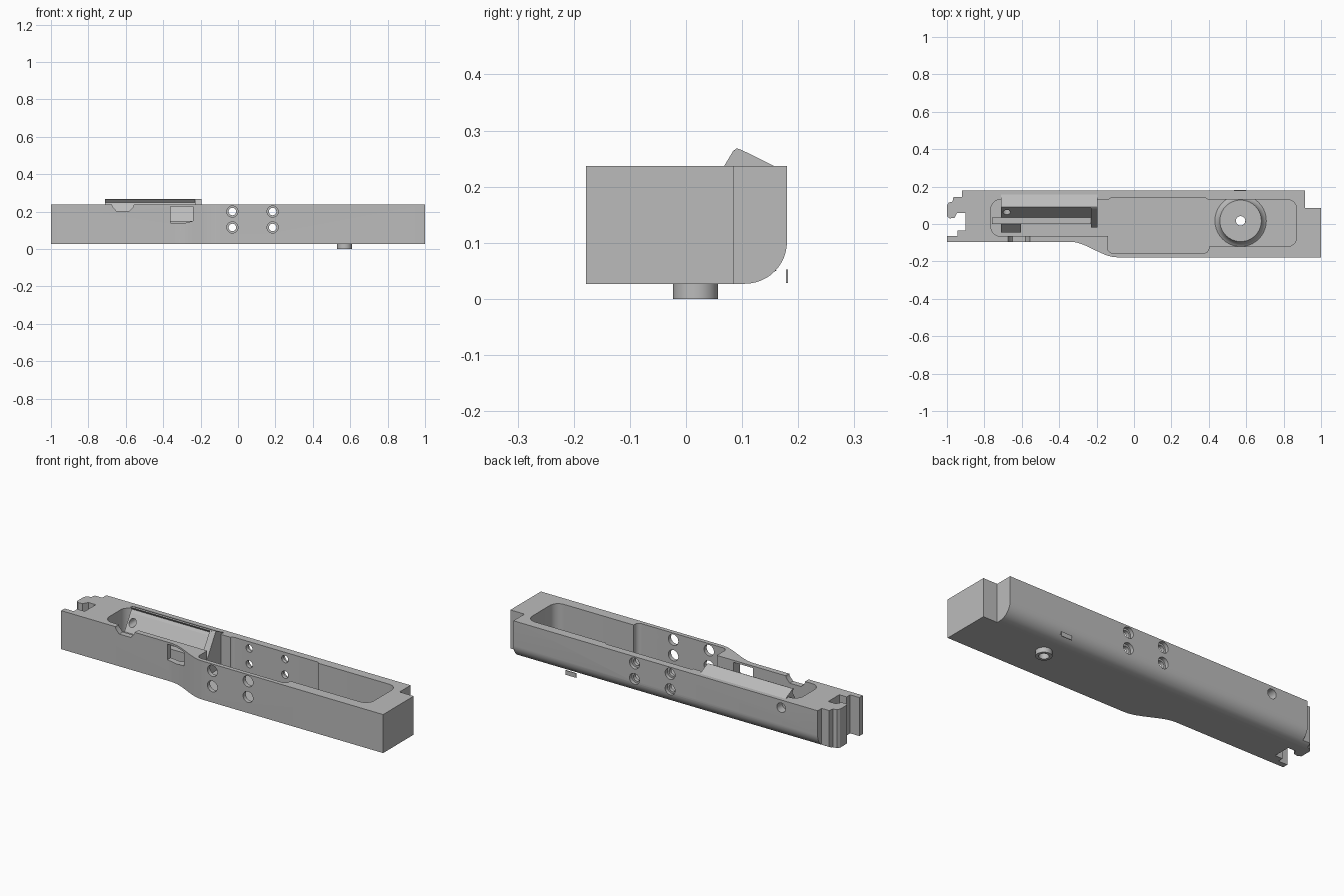
import bpy, bmesh
from math import sin, cos, pi
from mathutils import Vector

if "Cube" in bpy.data.objects:
    bpy.data.objects.remove(bpy.data.objects["Cube"], do_unlink=True)

grey = bpy.data.materials.new("machined_grey")
grey.use_nodes = True
GREY = (0.5, 0.5, 0.5, 1)
grey.diffuse_color = GREY
grey.node_tree.nodes["Principled BSDF"].inputs["Base Color"].default_value = GREY

BOTTOM, TOP, FLOOR, BACK = 0.027, 0.237, 0.055, 0.18


def prism(name, pts, lo, hi, axis="z"):
    """Extrude a closed 2D outline along one axis."""
    place = {"x": lambda a, b, c: (c, a, b),
             "y": lambda a, b, c: (a, c, b),
             "z": lambda a, b, c: (a, b, c)}[axis]
    bm = bmesh.new()
    face = bm.faces.new([bm.verts.new(place(a, b, lo)) for a, b in pts])
    ext = bmesh.ops.extrude_face_region(bm, geom=[face])["geom"]
    shift = Vector(place(0, 0, hi - lo))
    bmesh.ops.translate(bm, vec=shift, verts=[v for v in ext if isinstance(v, bmesh.types.BMVert)])
    bmesh.ops.recalc_face_normals(bm, faces=bm.faces)
    mesh = bpy.data.meshes.new(name)
    bm.to_mesh(mesh)
    bm.free()
    mesh.materials.append(grey)
    ob = bpy.data.objects.new(name, mesh)
    bpy.context.collection.objects.link(ob)
    return ob


def arc(cx, cy, r, start, end, n=8):
    return [(cx + r * cos(start + (end - start) * i / n),
             cy + r * sin(start + (end - start) * i / n)) for i in range(n + 1)]


def round_rect(x0, x1, y0, y1, r):
    return (arc(x1 - r, y1 - r, r, 0, pi / 2) + arc(x0 + r, y1 - r, r, pi / 2, pi)
            + arc(x0 + r, y0 + r, r, pi, 1.5 * pi) + arc(x1 - r, y0 + r, r, 1.5 * pi, 2 * pi))


def circle(x, y, r):
    return arc(x, y, r, 0, 2 * pi, 32)[:-1]


def activate(ob):
    bpy.ops.object.select_all(action="DESELECT")
    ob.select_set(True)
    bpy.context.view_layer.objects.active = ob


def combine(ob, tool, operation="DIFFERENCE"):
    """Apply a boolean and discard the tool."""
    activate(ob)
    mod = ob.modifiers.new("cut", "BOOLEAN")
    mod.operation, mod.solver, mod.object = operation, "EXACT", tool
    bpy.ops.object.modifier_apply(modifier=mod.name)
    bpy.data.objects.remove(tool, do_unlink=True)


def smooth(ob):
    activate(ob)
    bpy.ops.object.shade_smooth_by_angle(angle=pi / 6)


def lathe(name, x, y, profile, n=40):
    """Spin a closed radius/height profile about a vertical axis."""
    bm = bmesh.new()
    rings = [[bm.verts.new((x + r * cos(2 * pi * i / n), y + r * sin(2 * pi * i / n), z))
              for i in range(n)] for r, z in profile]
    for a, b in zip(rings, rings[1:] + rings[:1]):
        for i in range(n):
            j = (i + 1) % n
            bm.faces.new((a[i], a[j], b[j], b[i]))
    bmesh.ops.recalc_face_normals(bm, faces=bm.faces)
    mesh = bpy.data.meshes.new(name)
    bm.to_mesh(mesh)
    bm.free()
    mesh.materials.append(grey)
    ob = bpy.data.objects.new(name, mesh)
    bpy.context.collection.objects.link(ob)
    smooth(ob)


# Body outline: stepped ends, T-slot on the right end, S-curve along the front
s_curve = []
for i in range(13):
    t = i / 12
    s_curve.append((-0.34 + 0.25 * t, -0.095 - 0.083 * t * t * (3 - 2 * t)))
outline = [(-1, -0.095)] + s_curve + [
    (1, -0.178), (1, 0.085), (0.915, 0.085), (0.915, BACK), (-0.92, BACK), (-0.92, 0.145),
    (-0.965, 0.145), (-0.97, 0.12), (-0.99, 0.115), (-1, 0.1), (-1, 0.04),
    (-0.985, 0.03), (-0.96, 0.033), (-0.945, 0.06), (-0.9, 0.06), (-0.9, -0.035),
    (-0.945, -0.035), (-0.945, -0.065), (-1, -0.065)]
body = prism("body", outline, BOTTOM, TOP)

# Rounded lower back edge
R = 0.075
section = [(-0.3, 0), (-0.3, 0.4), (BACK, 0.4)] + arc(BACK - R, BOTTOM + R, R, 0, -pi / 2, 12)
section += [(BACK - R, 0)]
section = [(y, max(z, BOTTOM)) for y, z in section[:-1]]
section[0] = (-0.3, BOTTOM)
combine(body, prism("edge_tool", section, -1.2, 1.2, "x"), "INTERSECT")

# Long pocket in three widths
for x0, x1, y0, y1, r in ((-0.765, -0.05, -0.065, 0.13, 0.05),
                          (-0.14, 0.4, -0.155, 0.14, 0.025),
                          (0.3, 0.87, -0.12, 0.13, 0.05)):
    combine(body, prism("pocket_tool", round_rect(x0, x1, y0, y1, r), FLOOR, 0.4))

# Cross holes, counterbored on the back
for x in (-0.03, 0.185):
    for z in (0.115, 0.2):
        combine(body, prism("hole_tool", circle(x, z, 0.03), -0.3, -0.1, "y"))
        combine(body, prism("hole_tool", circle(x, z, 0.02), 0.1, 0.3, "y"))
        combine(body, prism("hole_tool", circle(x, z, 0.03), 0.16, 0.3, "y"))
combine(body, prism("hole_tool", circle(-0.7, 0.195, 0.026), 0.11, 0.3, "y"))
combine(body, prism("hole_tool", circle(0.57, 0.017, 0.025), -0.1, 0.3))

# Front window and rim notch
window = [(-0.36, 0.14), (-0.3, 0.135), (-0.24, 0.15), (-0.24, 0.226), (-0.36, 0.226)]
combine(body, prism("window_tool", window, -0.2, -0.03, "y"))
notch = [(-0.69, 0.3), (-0.67, 0.225), (-0.65, 0.203), (-0.58, 0.203), (-0.56, 0.225), (-0.54, 0.3)]
combine(body, prism("notch_tool", notch, -0.2, -0.03, "y"))
smooth(body)

# Raised round boss in the pocket and the hollow stem below it
lathe("boss", 0.57, 0.017, [(0.025, 0.05), (0.145, 0.05), (0.13, 0.06), (0.118, 0.075),
                            (0.111, 0.095), (0.025, 0.095)])
lathe("stem", 0.57, 0.017, [(0.025, 0), (0.04, 0), (0.04, 0.04), (0.025, 0.04)])

# Slide cover: overhanging lip, sloped inner wall and full-height end block
lip = [(0.157, TOP), (0.1, 0.265), (0.092, 0.268), (0.085, 0.265), (0.1, 0.248), (0.12, TOP - 0.01)]
prism("cover_lip", lip, -0.71, -0.195, "x")
wall = [(0.135, TOP - 0.002), (0.1, 0.25), (0.088, 0.235), (0.035, 0.15), (0.035, FLOOR), (0.135, FLOOR)]
slide = prism("slide_wall", wall, -0.71, -0.22, "x")
combine(slide, prism("hole_tool", circle(-0.68, 0.195, 0.02), 0, 0.12, "y"))
end = [(0.155, TOP), (0.1, 0.265), (0.09, 0.268), (0.083, 0.262), (-0.02, 0.09),
       (-0.02, FLOOR), (0.135, FLOOR), (0.135, TOP)]
prism("cover_end", end, -0.23, -0.195, "x")

# Ledge below the slide and the small catch beside the notch
prism("ledge", [(0.036, FLOOR), (0.036, 0.15), (0, 0.15), (0, FLOOR)], -0.76, -0.23, "x")
prism("catch", [(0.001, FLOOR), (0.001, 0.14), (-0.045, 0.09), (-0.045, FLOOR)], -0.71, -0.605, "x")

# Thin plate at the lower back
prism("back_plate", [(0.535, 0.028), (0.6, 0.028), (0.6, 0.052), (0.535, 0.052)], 0.178, 0.182, "y")
